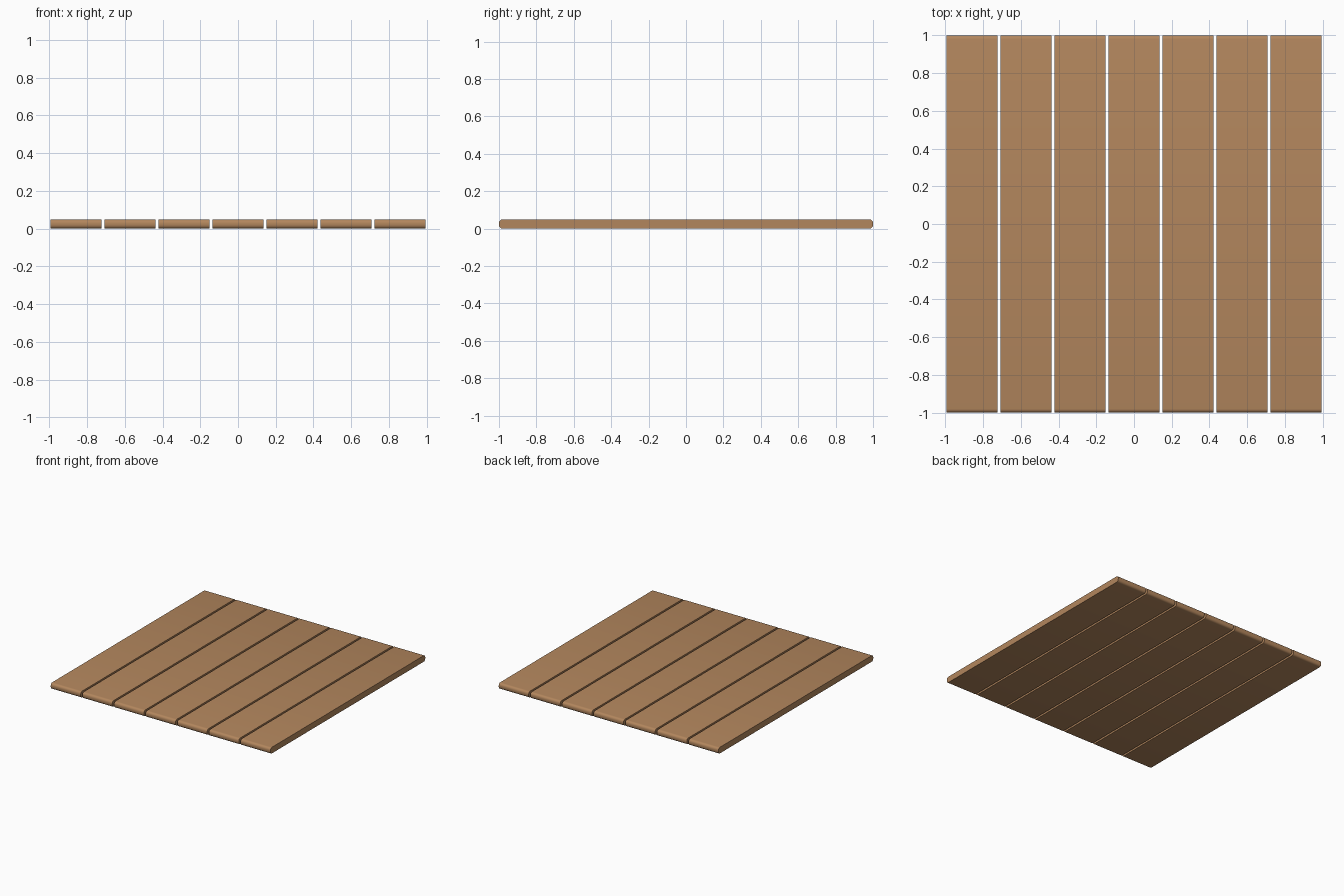
import bpy, bmesh, math

if "Cube" in bpy.data.objects:
    bpy.data.objects.remove(bpy.data.objects["Cube"])

COUNT, PITCH, WIDTH = 7, 0.286, 0.27
HALF_LEN, THICK, RADIUS, STEPS = 1.0, 0.05, 0.02, 4

wood = bpy.data.materials.new("wood")
wood.diffuse_color = (0.45, 0.24, 0.11, 1)
wood.use_nodes = True
wood.node_tree.nodes["Principled BSDF"].inputs["Base Color"].default_value = wood.diffuse_color


def side_profile():
    """Plank outline in the y-z plane with rounded ends."""
    pts = []
    y, lo, hi = HALF_LEN - RADIUS, RADIUS, THICK - RADIUS
    corners = [(y, lo, -90), (y, hi, 0), (-y, hi, 90), (-y, lo, 180)]
    for cy, cz, start in corners:
        for i in range(STEPS + 1):
            a = math.radians(start + 90 * i / STEPS)
            pts.append((cy + RADIUS * math.cos(a), cz + RADIUS * math.sin(a)))
    return pts


def plank(name, x):
    bm = bmesh.new()
    face = bm.faces.new([bm.verts.new((-WIDTH / 2, y, z)) for y, z in side_profile()])
    ext = bmesh.ops.extrude_face_region(bm, geom=[face], use_keep_orig=True)
    moved = [v for v in ext["geom"] if isinstance(v, bmesh.types.BMVert)]
    bmesh.ops.translate(bm, verts=moved, vec=(WIDTH, 0, 0))
    bmesh.ops.recalc_face_normals(bm, faces=bm.faces)
    mesh = bpy.data.meshes.new(name)
    bm.to_mesh(mesh)
    bm.free()
    mesh.materials.append(wood)
    ob = bpy.data.objects.new(name, mesh)
    ob.location.x = x
    bpy.context.collection.objects.link(ob)
    # smooth rounded ends, crisp long edges
    bpy.ops.object.select_all(action='DESELECT')
    ob.select_set(True)
    bpy.context.view_layer.objects.active = ob
    bpy.ops.object.shade_smooth_by_angle(angle=math.radians(30))


# Row of floor planks
for i in range(COUNT):
    plank(f"plank_{i + 1}", (i - (COUNT - 1) / 2) * PITCH)
